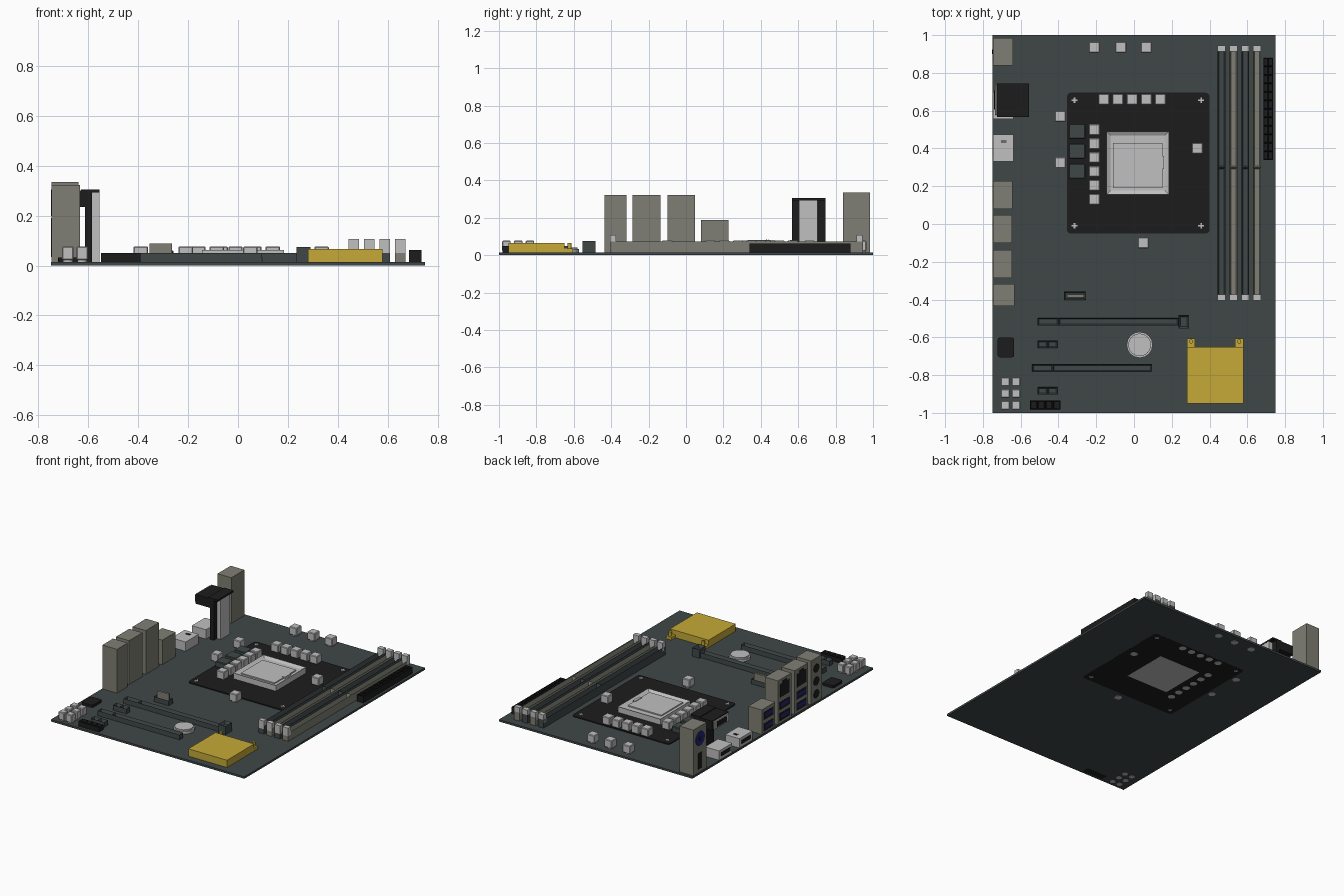
import bpy, bmesh, math
from mathutils import Matrix, Vector

old = bpy.data.objects.get("Cube")
if old:
    bpy.data.objects.remove(old, do_unlink=True)


def material(name, *srgb):
    m = bpy.data.materials.new(name)
    col = [(c / 255) ** 2.2 for c in srgb] + [1]
    m.use_nodes = True
    m.diffuse_color = col
    m.node_tree.nodes["Principled BSDF"].inputs["Base Color"].default_value = col
    return m


SLATE = material("slate", 66, 73, 73)
BLACK = material("black", 34, 34, 34)
SILVER = material("light grey", 190, 190, 190)
OLIVE = material("warm grey", 126, 126, 116)
GOLD = material("gold", 196, 168, 58)
BLUE = material("navy blue", 42, 42, 120)


def finish(name, bm, mat):
    me = bpy.data.meshes.new(name)
    bm.to_mesh(me)
    bm.free()
    ob = bpy.data.objects.new(name, me)
    me.materials.append(mat)
    bpy.context.collection.objects.link(ob)
    return ob


def cube(bm, x, y, z):
    """Box spanning the (low, high) pairs x, y and z."""
    size = Vector((x[1] - x[0], y[1] - y[0], z[1] - z[0]))
    mid = Vector((sum(x) / 2, sum(y) / 2, sum(z) / 2))
    bmesh.ops.create_cube(bm, size=1, matrix=Matrix.Translation(mid) @ Matrix.Diagonal(size).to_4x4())


def box(name, x, y, z, mat):
    bm = bmesh.new()
    cube(bm, x, y, z)
    return finish(name, bm, mat)


def socket(name, x, y, z, mat, axis=0, cuts=(), wall=.008, depth=.02):
    """Box whose top is split at the cuts and sunk into troughs."""
    bm = bmesh.new()
    cube(bm, x, y, z)
    for c in cuts:
        co, no = Vector(), Vector()
        co[axis], no[axis] = c, 1
        bmesh.ops.bisect_plane(bm, geom=bm.verts[:] + bm.edges[:] + bm.faces[:], plane_co=co, plane_no=no)
    bm.normal_update()
    tops = [f for f in bm.faces if f.normal.z > .9]
    bmesh.ops.inset_individual(bm, faces=tops, thickness=wall, depth=0)
    bmesh.ops.translate(bm, verts=list({v for f in tops for v in f.verts}), vec=(0, 0, -depth))
    return finish(name, bm, mat)


def disc(name, pos, r, h, mat, along_x=False, sides=24):
    bm = bmesh.new()
    rot = Matrix.Rotation(math.pi / 2, 4, "Y") if along_x else Matrix()
    bmesh.ops.create_cone(bm, cap_ends=True, segments=sides, radius1=r, radius2=r, depth=h,
                          matrix=Matrix.Translation(pos) @ rot)
    return finish(name, bm, mat)


def bevel(ob, width, segments=1, vertical=False):
    bm = bmesh.new()
    bm.from_mesh(ob.data)
    edges = [e for e in bm.edges if not vertical or abs(e.verts[0].co.z - e.verts[1].co.z) > .001]
    bmesh.ops.bevel(bm, geom=edges, offset=width, segments=segments, profile=.5, affect="EDGES")
    bm.to_mesh(ob.data)
    bm.free()


# Board and processor area (parts that pass through the board reach z = 0)
TOP = .015
box("board", (-.75, .75), (-1, 1), (.001, TOP), SLATE)
bevel(box("processor_plate", (-.355, .4), (-.05, .695), (.0005, .022), BLACK), .02, 3, True)
socket("processor_socket", (-.145, .185), (.155, .49), (0, .062), SILVER, wall=.03, depth=.012)
lid = box("processor_lid", (-.11, .15), (.19, .43), (.045, .058), SILVER)
box("lid_notch", (.14, .16), (.29, .36), (.045, .062), SILVER)
for x in (-.315, .355):
    for y in (-.01, .655):
        box("screw_slot", (x - .015, x + .015), (y - .004, y + .004), (0, .026), SILVER)
        box("screw_slot", (x - .004, x + .004), (y - .015, y + .015), (0, .026), SILVER)
for y in (.28, .385, .49):
    bevel(box("regulator_block", (-.345, -.258), (y - .04, y + .04), (TOP, .06), SLATE), .004)


# Chokes: square bodies on round pegs
def choke(x, y, s=.029):
    bevel(box("choke", (x - s, x + s), (y - s, y + s), (.022, .077), SILVER), .004)
    disc("choke_peg", (x, y, .015), s * .85, .03, SILVER, sides=12)


for i in range(5):
    choke(-.16 + .075 * i, .66)
for i in range(6):
    choke(-.21, .13 + .074 * i)
for x, y in [(-.39, .57), (-.39, .325), (.335, .4), (.05, -.1), (-.21, .935), (-.07, .935), (.065, .935)]:
    choke(x, y)
for x in (-.682, -.625):
    for y in (-.835, -.897, -.96):
        choke(x, y, .023)

# Memory slots with end clips
for i in range(4):
    x = .464 + .0625 * i
    socket("memory_slot", (x - .021, x + .021), (-.405, .945), (TOP, .073),
           OLIVE if i % 2 else SLATE, 1, (.3,), .011, .03)
    for y in (-.39, .928):
        box("memory_clip", (x - .021, x + .021), (y - .016, y + .016), (.05, .107), SILVER)

# Power connector with two rows of pins
for x in (.685, .71):
    socket("power_connector", (x, x + .025), (.34, .88), (TOP, .062), BLACK, 1,
           [.34 + .045 * i for i in range(1, 12)], .004)

# Expansion slots
socket("expansion_slot", (-.51, .235), (-.537, -.497), (TOP, .05), SLATE, 0, (-.4,), .01)
socket("slot_latch", (.235, .29), (-.553, -.483), (TOP, .075), SLATE, wall=.015)
socket("expansion_slot", (-.54, .095), (-.782, -.742), (TOP, .05), SLATE, 0, (-.43,), .01)
for y in (-.637, -.882):
    socket("short_slot", (-.51, -.405), (y - .02, y + .02), (TOP, .05), SLATE, 0, (-.457,), .011)
socket("card_connector", (-.37, -.255), (-.403, -.358), (TOP, .05), SLATE, wall=.012)
box("card_connector_core", (-.355, -.265), (-.388, -.373), (TOP, .088), OLIVE)
socket("pin_header", (-.55, -.39), (-.982, -.935), (0, .05), BLACK, 0, [-.51, -.47, -.43])
bevel(box("controller_chip", (-.722, -.634), (-.706, -.6), (TOP, .032), BLACK), .012, 2, True)

# Battery
disc("battery_holder", (.03, -.64, .022), .069, .02, SILVER, sides=16)
disc("battery", (.03, -.64, .036), .06, .012, SILVER)

# Gold heat sink with mounting tabs
box("heat_sink", (.28, .58), (-.95, -.65), (TOP, .066), GOLD)
for x in (.302, .557):
    box("heat_sink_tab", (x - .022, x + .022), (-.65, -.605), (TOP, .035), GOLD)
    disc("tab_screw", (x, -.622, .04), .011, .05, GOLD, sides=12)

# Rear connector blocks, opening towards -x
BACK = -.747


def plate(name, y, z, w, h, mat, out=.003):
    box(name, (BACK - out, BACK + .004), (y - w / 2, y + w / 2), (z - h / 2, z + h / 2), mat)


def usb(y, z):
    plate("usb_opening", y, z, .11, .055, BLACK, .001)
    plate("usb_tongue", y, z + .004, .09, .026, BLUE)


def round_port(name, y, z, r, mat):
    disc(name, (BACK, y, z), r, .006, mat, True)


blocks = [(.84, .985, -.64, .335), (.08, .228, -.643, .187), (-.1, .048, -.645, .322),
          (-.285, -.137, -.645, .322), (-.435, -.317, -.633, .322)]
for y0, y1, x1, h in blocks:
    box("port_block", (BACK, x1), (y0, y1), (TOP, h), OLIVE)

round_port("keyboard_port", .912, .25, .05, BLUE)
plate("keyboard_key", .912, .25, .025, .03, BLACK, .0035)
plate("display_opening", .912, .095, .04, .11, BLACK)
for z in (.055, .135):
    usb(.154, z)
for y in (-.026, -.211):
    for z in (.06, .138):
        usb(y, z)
    plate("network_opening", y, .243, .1, .09, BLACK)
    plate("network_key", y, .295, .045, .02, BLACK)
for z in (.07, .16, .25):
    round_port("audio_jack", -.376, z, .03, BLACK)

# Low display ports
for y0, y1 in ((.33, .475), (.555, .70)):
    box("display_port", (BACK, -.637), (y0, y1), (TOP, .08), SILVER)
    plate("display_port_slot", (y0 + y1) / 2, .048, .1, .026, BLACK)
for y in (.43, .44):
    box("port_spring", (-.705, -.675), (y - .002, y + .002), (.078, .083), BLACK)

# Tall monitor port: overhanging head on a column
box("monitor_port_head", (-.725, -.585), (.567, .745), (.235, .3), BLACK)
box("monitor_port_cap", (-.63, -.555), (.567, .745), (.293, .305), BLACK)
box("monitor_port_column", (-.613, -.585), (.567, .745), (TOP, .295), BLACK)
box("monitor_port_spine", (-.585, -.556), (.603, .703), (TOP, .295), SILVER)
bevel(box("monitor_port_shell", (-.737, -.725), (.575, .737), (.238, .297), SILVER), .004)
box("monitor_port_face", (-.74, -.735), (.605, .707), (.25, .285), BLACK)
